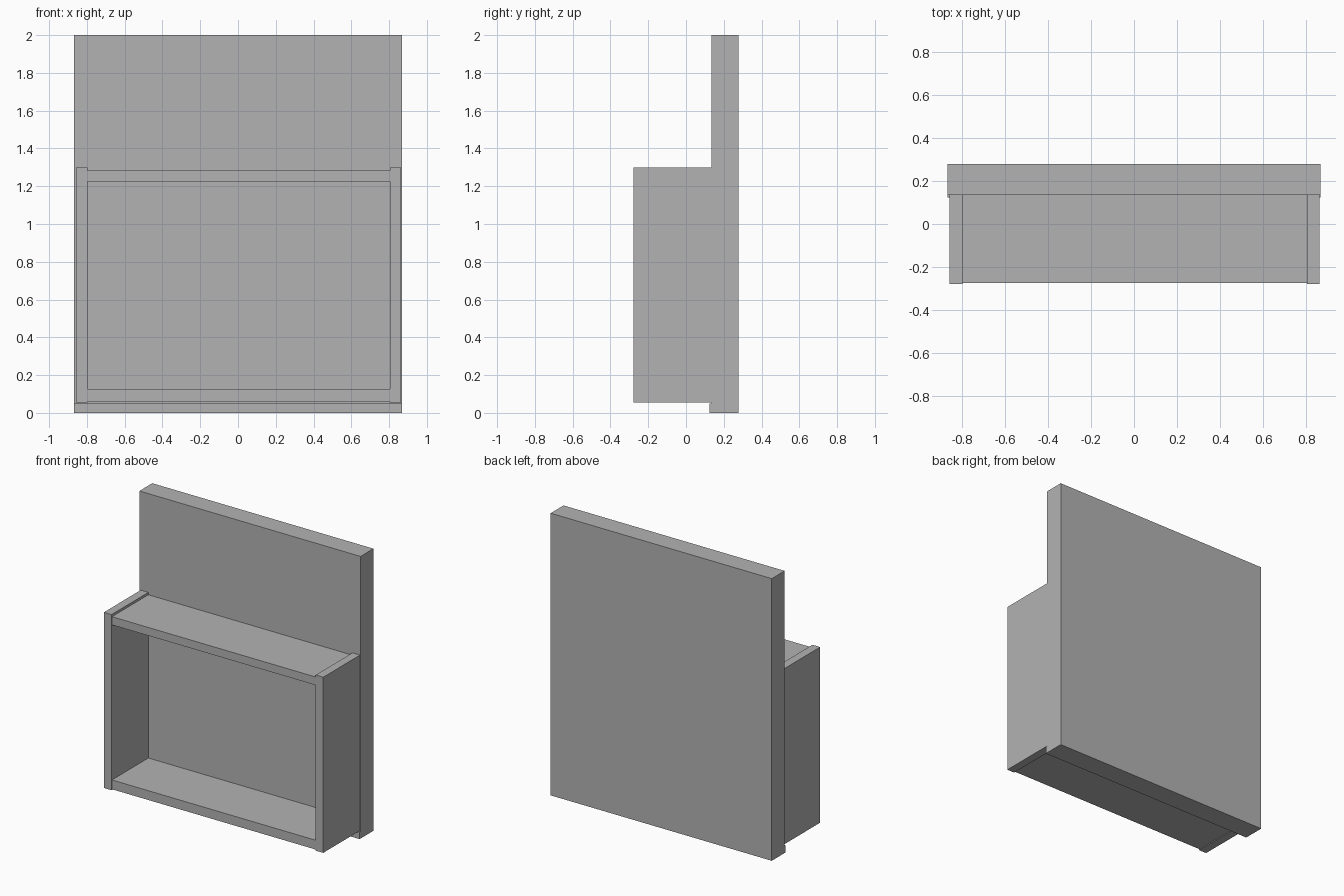
import bpy
import bmesh
from mathutils import Vector

cube = bpy.data.objects.get("Cube")
if cube:
    bpy.data.objects.remove(cube, do_unlink=True)

grey = bpy.data.materials.new("plain grey")
grey.use_nodes = True
colour = (0.45, 0.45, 0.45, 1)
grey.diffuse_color = colour
grey.node_tree.nodes["Principled BSDF"].inputs["Base Color"].default_value = colour


def board(name, x, y, z):
    """Rectangular board spanning the given ranges."""
    low, high = (Vector(p) for p in zip(x, y, z))
    bm = bmesh.new()
    bmesh.ops.create_cube(bm, size=1)
    bmesh.ops.scale(bm, vec=high - low, verts=bm.verts)
    bmesh.ops.translate(bm, vec=(low + high) / 2, verts=bm.verts)
    mesh = bpy.data.meshes.new(name)
    bm.to_mesh(mesh)
    bm.free()
    mesh.materials.append(grey)
    obj = bpy.data.objects.new(name, mesh)
    bpy.context.collection.objects.link(obj)
    return obj


back, wall, front = 0.278, 0.134, -0.278
half_width = 0.867
left_inner, right_inner = 0.804, -0.797

# Tall back panel with a slightly deeper foot rail
board("back_panel", (-half_width, half_width), (wall, back), (0.05, 2))
board("foot_rail", (-half_width, half_width), (0.124, back), (0, 0.05))

# Side boards of the open box
side_y, side_z = (front, wall), (0.055, 1.3)
board("left_side", (left_inner, 0.863), side_y, side_z)
board("right_side", (-0.857, right_inner), side_y, side_z)

# Top and bottom boards, set back a little from the side boards
for name, z in (("top_shelf", (1.225, 1.283)), ("bottom_shelf", (0.06, 0.126))):
    board(name, (right_inner, left_inner), (front + 0.005, wall), z)
